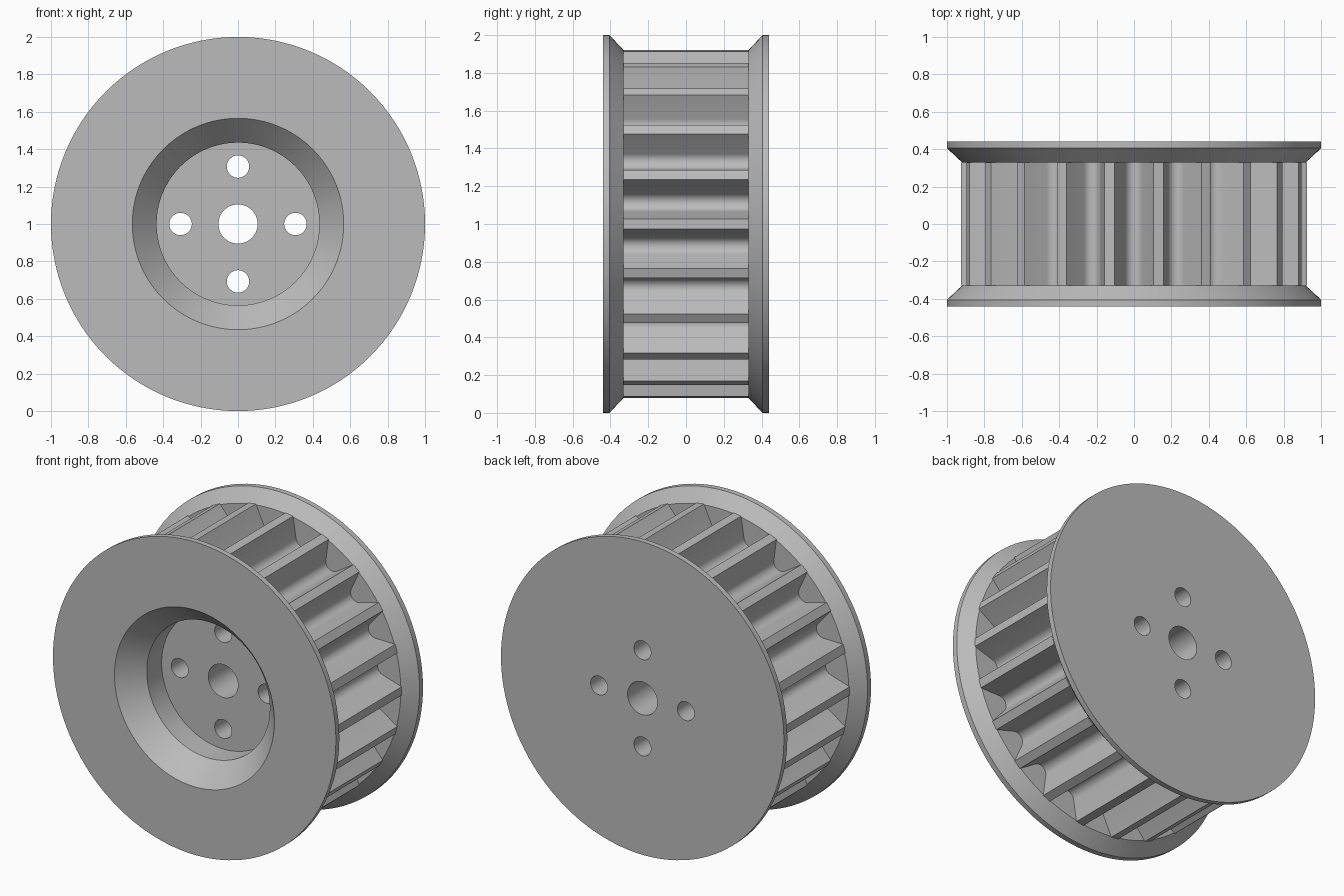
import bpy
import bmesh
from math import sin, cos, pi, radians

TEETH = 22
TIP_RADIUS = 0.92
HALF_DRUM = 0.33
HALF_WIDTH = 0.44

cube = bpy.data.objects.get("Cube")
if cube:
    bpy.data.objects.remove(cube, do_unlink=True)

grey = bpy.data.materials.new("metal_grey")
grey.use_nodes = True
colour = (0.5, 0.5, 0.5, 1)
grey.diffuse_color = colour
grey.node_tree.nodes["Principled BSDF"].inputs["Base Color"].default_value = colour


def circle(radius, x=0, z=1, sides=128):
    return [(x + radius * cos(2 * pi * i / sides), z + radius * sin(2 * pi * i / sides))
            for i in range(sides)]


def loft(name, sections):
    """Solid through outlines in the xz plane, given as (y, outline) pairs."""
    bm = bmesh.new()
    rings = [[bm.verts.new((x, y, z)) for x, z in outline] for y, outline in sections]
    for a, b in zip(rings, rings[1:]):
        n = len(a)
        for i in range(n):
            j = (i + 1) % n
            bm.faces.new((a[i], a[j], b[j], b[i]))
    bm.faces.new(rings[0])
    bm.faces.new(rings[-1])
    bmesh.ops.recalc_face_normals(bm, faces=bm.faces)
    mesh = bpy.data.meshes.new(name)
    bm.to_mesh(mesh)
    bm.free()
    mesh.materials.append(grey)
    obj = bpy.data.objects.new(name, mesh)
    bpy.context.collection.objects.link(obj)
    return obj


def tooth_outline():
    """Flat-tipped teeth with sloped walls and round-bottomed grooves."""
    opening, slope, wall, steps = 0.105, radians(25), 0.14, 10
    end_x = opening - wall * sin(slope)
    end_r = TIP_RADIUS - wall * cos(slope)
    fillet = end_x / cos(slope)
    centre_r = end_r + fillet * sin(slope)
    groove = [(opening, TIP_RADIUS)]
    for i in range(steps + 1):
        a = -slope - (pi - 2 * slope) * i / steps
        groove.append((fillet * cos(a), centre_r + fillet * sin(a)))
    groove.append((-opening, TIP_RADIUS))
    points = []
    for k in range(TEETH):
        a = 2 * pi * (k + 0.5) / TEETH
        for across, out in groove:
            points.append((out * cos(a) + across * sin(a),
                           1 + out * sin(a) - across * cos(a)))
    return points


# Toothed drum and the two bevelled flanges
outline = tooth_outline()
parts = [loft("toothed_drum", [(-HALF_DRUM, outline), (HALF_DRUM, outline)])]
for name, side in (("front_flange", -1), ("rear_flange", 1)):
    parts.append(loft(name, [(side * HALF_DRUM, circle(TIP_RADIUS)),
                             (side * 0.405, circle(1)),
                             (side * HALF_WIDTH, circle(1))]))

# Cutters: stepped front recess, shaft bore and four bolt holes
cutters = [loft("recess_cutter", [(-0.5, circle(0.621)), (-0.30, circle(0.435)),
                                  (-0.15, circle(0.435))])]
holes = [(0.105, 0, 1)]
holes += [(0.06, 0.307 * cos(k * pi / 2), 1 + 0.307 * sin(k * pi / 2)) for k in range(4)]
for radius, x, z in holes:
    ring = circle(radius, x, z, 48)
    cutters.append(loft("hole_cutter", [(-0.6, ring), (0.6, ring)]))

for part in parts:
    bpy.ops.object.select_all(action="DESELECT")
    part.select_set(True)
    bpy.context.view_layer.objects.active = part
    for cutter in cutters:
        if part.name == "rear_flange" and cutter.name == "recess_cutter":
            continue
        mod = part.modifiers.new("cut", "BOOLEAN")
        mod.operation = "DIFFERENCE"
        mod.solver = "EXACT"
        mod.object = cutter
        bpy.ops.object.modifier_apply(modifier=mod.name)
    bpy.ops.object.shade_smooth_by_angle(angle=radians(25))

for cutter in cutters:
    bpy.data.objects.remove(cutter, do_unlink=True)
